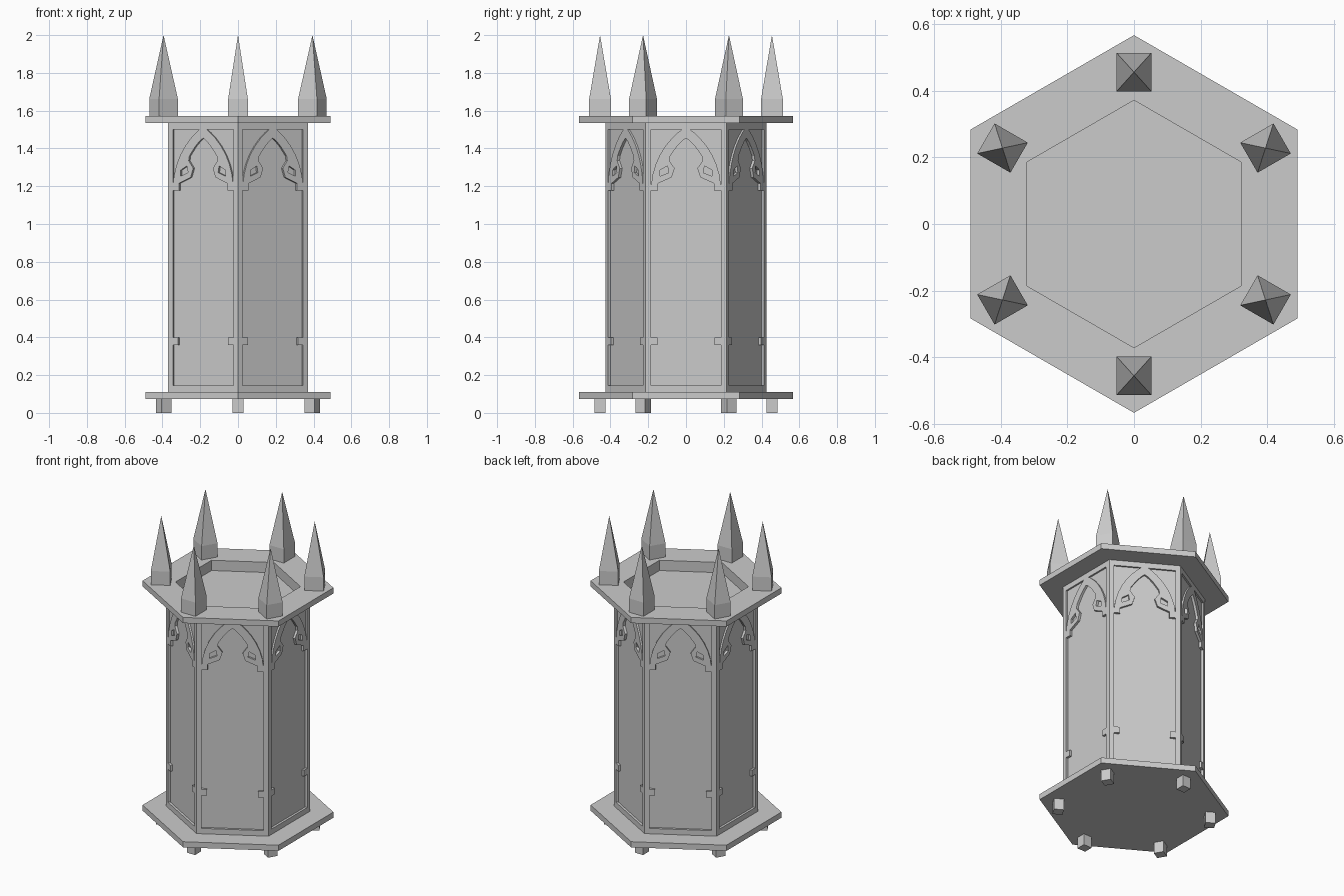
import bpy
import bmesh
from math import cos, sin, pi, radians
from mathutils import Matrix, Vector

if "Cube" in bpy.data.objects:
    bpy.data.objects.remove(bpy.data.objects["Cube"])

stone = bpy.data.materials.new("grey_stone")
stone.use_nodes = True
stone.diffuse_color = (0.6, 0.6, 0.6, 1)
stone.node_tree.nodes["Principled BSDF"].inputs["Base Color"].default_value = (0.6, 0.6, 0.6, 1)


def add_object(name, mesh, matrix):
    mesh.materials.clear()
    mesh.materials.append(stone)
    obj = bpy.data.objects.new(name, mesh)
    obj.matrix_world = matrix
    bpy.context.collection.objects.link(obj)
    return obj


def plate_mesh(name, outlines, thickness):
    """Flat plate from closed outlines; inner outlines become holes."""
    curve = bpy.data.curves.new(name + "_outline", "CURVE")
    curve.dimensions = "2D"
    curve.fill_mode = "BOTH"
    curve.extrude = thickness / 2
    for points in outlines:
        spline = curve.splines.new("POLY")
        spline.points.add(len(points) - 1)
        for p, (x, y) in zip(spline.points, points):
            p.co = (x, y, 0, 1)
        spline.use_cyclic_u = True
    helper = bpy.data.objects.new(name + "_helper", curve)
    bpy.context.collection.objects.link(helper)
    graph = bpy.context.evaluated_depsgraph_get()
    mesh = bpy.data.meshes.new_from_object(helper.evaluated_get(graph))
    bpy.data.objects.remove(helper)
    bpy.data.curves.remove(curve)
    bm = bmesh.new()
    bm.from_mesh(mesh)
    bmesh.ops.remove_doubles(bm, verts=bm.verts, dist=1e-5)
    bmesh.ops.recalc_face_normals(bm, faces=bm.faces)
    bm.to_mesh(mesh)
    bm.free()
    for face in mesh.polygons:
        face.use_smooth = False
    mesh.name = name
    return mesh


def hexagon(apothem):
    r = apothem / cos(pi / 6)
    return [(r * cos(pi / 6 + k * pi / 3), r * sin(pi / 6 + k * pi / 3)) for k in range(6)]


def slab(name, z0, z1, *apothems):
    mesh = plate_mesh(name, [hexagon(a) for a in apothems], z1 - z0)
    return add_object(name, mesh, Matrix.Translation((0, 0, (z0 + z1) / 2)))


def square_mesh(name, width, depth, z0, z1, tip=1):
    """Four-sided block, or a spire when tip is 0."""
    bm = bmesh.new()
    r = 0.5 ** 0.5
    bmesh.ops.create_cone(bm, cap_ends=True, segments=4, radius1=r, radius2=r * tip, depth=1,
                          matrix=Matrix.Rotation(pi / 4, 4, "Z"))
    for v in bm.verts:
        v.co = Vector((v.co.x * depth, v.co.y * width, z0 + (v.co.z + 0.5) * (z1 - z0)))
    mesh = bpy.data.meshes.new(name)
    bm.to_mesh(mesh)
    bm.free()
    return mesh


def mirrored(points):
    return [(-x, y) for x, y in reversed(points)]


# Base, tower core and crown with its sunken hexagonal well
BASE_TOP, LID, TOP = 0.11, 1.535, 1.572
CORE, FACE, FLOOR = 0.355, 0.37, 1.505
slab("base_slab", 0.073, BASE_TOP, 0.49)
slab("tower_core", BASE_TOP, FLOOR, CORE)
slab("tower_collar", FLOOR, LID, 0.36, 0.321)
slab("crown_slab", LID, TOP, 0.49, 0.321)

# Half of the tall opening: sill, side tab, springing, cusp and pointed head
HALF = 0.185
right_side = [(HALF, 0.145), (HALF, 0.36), (0.152, 0.36), (0.152, 0.4), (HALF, 0.4),
              (HALF, 1.178), (0.148, 1.178), (0.148, 1.215), (0.076, 1.247), (0.06, 1.295),
              (0.088, 1.335), (0.084, 1.36), (0.05, 1.408), (0.023, 1.437)]
opening = right_side + [(0, 1.455)] + mirrored(right_side)

# Spandrels outside the arch, and small eyelets in the tracery
centre, radius = -0.211, 0.396
arc = [(centre + radius * cos(radians(a)), 1.18 + radius * sin(radians(a)))
       for a in (4, 12, 20, 28, 36, 44, 50, 54)]
spandrel = arc + [(HALF, 1.5)]
eyelet = [(0.137, 1.253), (0.137, 1.285), (0.098, 1.308), (0.092, 1.272)]

side = FACE / cos(pi / 6) / 2
border = [(-side, BASE_TOP), (side, BASE_TOP), (side, LID), (-side, LID)]
spandrels = [spandrel, mirrored(spandrel)]
frame = plate_mesh("tracery_frame", [border, opening, eyelet, mirrored(eyelet)] + spandrels,
                   FACE - CORE)
backing = plate_mesh("spandrel_backing", spandrels, 0.004)


def on_face(angle, distance):
    n = Vector((cos(angle), sin(angle), 0))
    t = Vector((-sin(angle), cos(angle), 0))
    m = Matrix((t, Vector((0, 0, 1)), n)).transposed().to_4x4()
    m.translation = n * distance
    return m


for k in range(6):
    angle = k * pi / 3
    add_object(f"tracery_frame_{k + 1}", frame, on_face(angle, (CORE + FACE) / 2))
    add_object(f"spandrel_backing_{k + 1}", backing, on_face(angle, CORE + 0.002))

# Feet and pinnacles at the six corners
corner_parts = {
    "foot": square_mesh("foot", 0.06, 0.06, 0, 0.073),
    "pinnacle_block": square_mesh("pinnacle_block", 0.104, 0.115, TOP, 1.662),
    "pinnacle_spire": square_mesh("pinnacle_spire", 0.104, 0.115, 1.662, 2, 0),
}
for k in range(6):
    place = Matrix.Rotation(pi / 6 + k * pi / 3, 4, "Z") @ Matrix.Translation((0.455, 0, 0))
    for name, mesh in corner_parts.items():
        add_object(f"{name}_{k + 1}", mesh, place)
